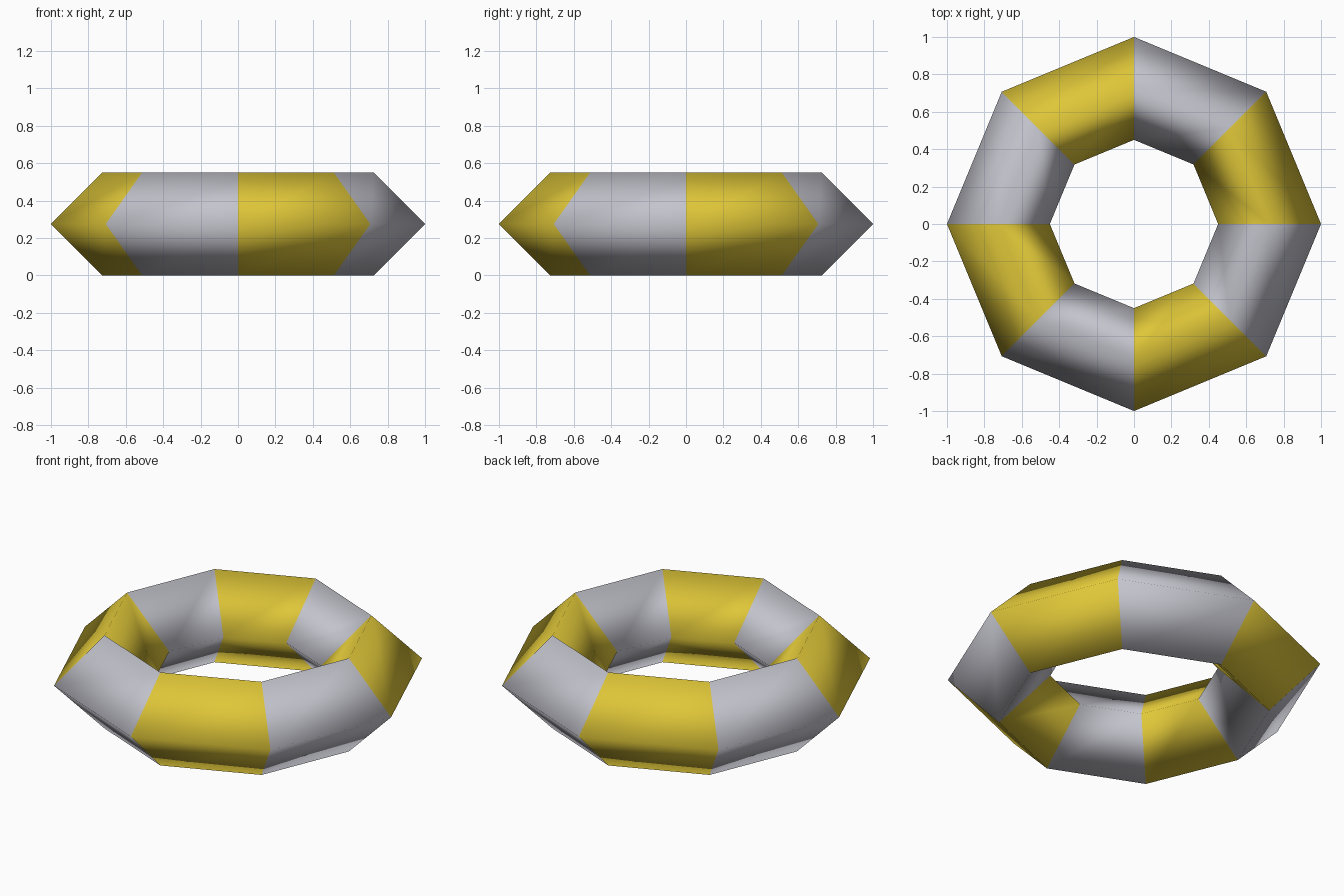
import bpy
import math

if "Cube" in bpy.data.objects:
    bpy.data.objects.remove(bpy.data.objects["Cube"])

OUTER, INNER, SIDES = 1.0, 0.45, 8


def make_material(name, colour):
    mat = bpy.data.materials.new(name)
    mat.diffuse_color = (*colour, 1.0)
    mat.use_nodes = True
    mat.node_tree.nodes["Principled BSDF"].inputs["Base Color"].default_value = mat.diffuse_color
    return mat


# Low-poly ring: eight segments with a diamond cross-section
minor = (OUTER - INNER) / 2
bpy.ops.mesh.primitive_torus_add(
    major_segments=SIDES, minor_segments=4,
    major_radius=(OUTER + INNER) / 2, minor_radius=minor,
    location=(0, 0, 0))
ring = bpy.context.object
ring.name = "striped_ring"
for v in ring.data.vertices:
    v.co.z += minor

# Alternating yellow and grey segments, chosen by angle around the ring
ring.data.materials.append(make_material("yellow", (0.74, 0.57, 0.04)))
ring.data.materials.append(make_material("light_grey", (0.55, 0.55, 0.61)))
for face in ring.data.polygons:
    angle = math.atan2(face.center.y, face.center.x) % math.tau
    face.material_index = int(angle / (math.tau / SIDES)) % 2
    face.use_smooth = True
